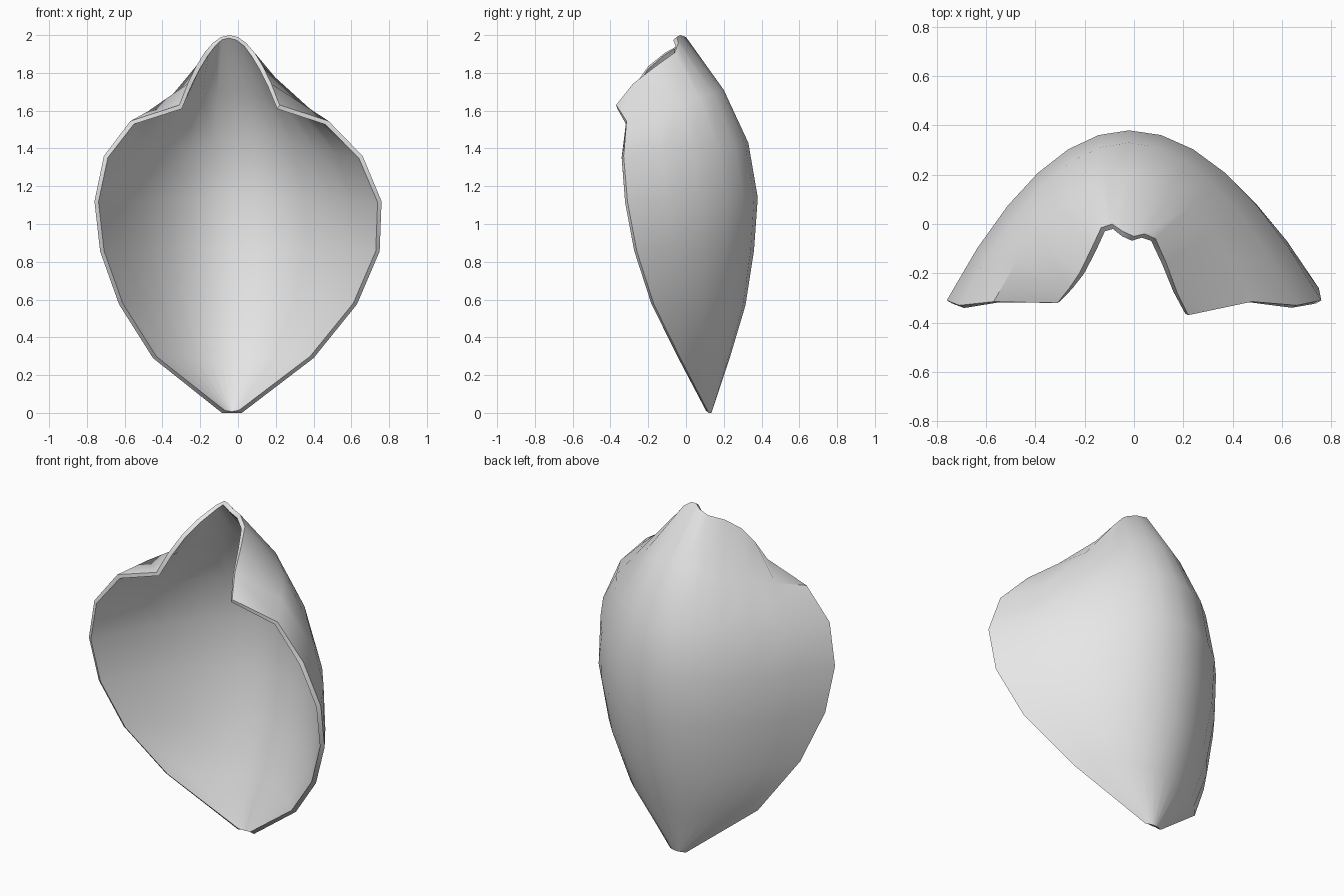
import bpy
import bmesh
import math

cube = bpy.data.objects.get("Cube")
if cube:
    bpy.data.objects.remove(cube, do_unlink=True)

# One plain shell colour
shell_mat = bpy.data.materials.new("pale_grey")
shell_mat.use_nodes = True
grey = (0.8, 0.8, 0.8, 1)
shell_mat.diffuse_color = grey
shell_mat.node_tree.nodes["Principled BSDF"].inputs["Base Color"].default_value = grey

# Ribs of the shell, bottom to top:
# (right edge x, left edge x, edge y, edge z, spine y, spine z)
ribs = [
    (-0.085, 0.02, 0.12, 0.0, 0.135, 0.0),
    (-0.45, 0.40, -0.03, 0.29, 0.23, 0.285),
    (-0.63, 0.63, -0.17, 0.575, 0.315, 0.57),
    (-0.73, 0.75, -0.26, 0.855, 0.36, 0.86),
    (-0.76, 0.76, -0.31, 1.12, 0.38, 1.14),
    (-0.71, 0.66, -0.33, 1.36, 0.33, 1.43),
    (-0.57, 0.48, -0.315, 1.545, 0.20, 1.71),
    (-0.31, 0.22, -0.35, 1.63, -0.03, 2.0),
]
# Wavy lip: depth of the top rib from its right end to its left end
lip_y = [-0.32, -0.265, -0.20, -0.11, -0.015, 0.0, -0.03,
         -0.05, -0.04, -0.06, -0.16, -0.28, -0.37]
COLS = len(lip_y)
SPINE_X = -0.04


def rib_point(rib, col, is_lip):
    """Point on a rib that bends back in a parabola."""
    x0, x1, edge_y, edge_z, spine_y, spine_z = rib
    u = 2 * col / (COLS - 1) - 1
    mid = (x0 + x1) / 2 if x1 - x0 < 1 else SPINE_X * 0.5
    half = x1 - mid if u > 0 else mid - x0
    y = lip_y[col] if is_lip else spine_y + (edge_y - spine_y) * u * u
    return mid + half * u, y, spine_z + (edge_z - spine_z) * u * u


# Curved shell sheet
bm = bmesh.new()
grid = [[bm.verts.new(rib_point(rib, c, rib is ribs[-1])) for c in range(COLS)]
        for rib in ribs]
for low, high in zip(grid, grid[1:]):
    for c in range(COLS - 1):
        bm.faces.new((low[c + 1], low[c], high[c], high[c + 1]))
mesh = bpy.data.meshes.new("curved_shell")
bm.to_mesh(mesh)
bm.free()
mesh.materials.append(shell_mat)
shell = bpy.data.objects.new("curved_shell", mesh)
bpy.context.collection.objects.link(shell)

# Thin wall, grown towards the hollow front
wall = shell.modifiers.new("wall", "SOLIDIFY")
wall.thickness = 0.025
wall.offset = -1

bpy.ops.object.select_all(action="DESELECT")
shell.select_set(True)
bpy.context.view_layer.objects.active = shell
bpy.ops.object.modifier_apply(modifier="wall")
bpy.ops.object.shade_smooth_by_angle(angle=math.radians(42))
